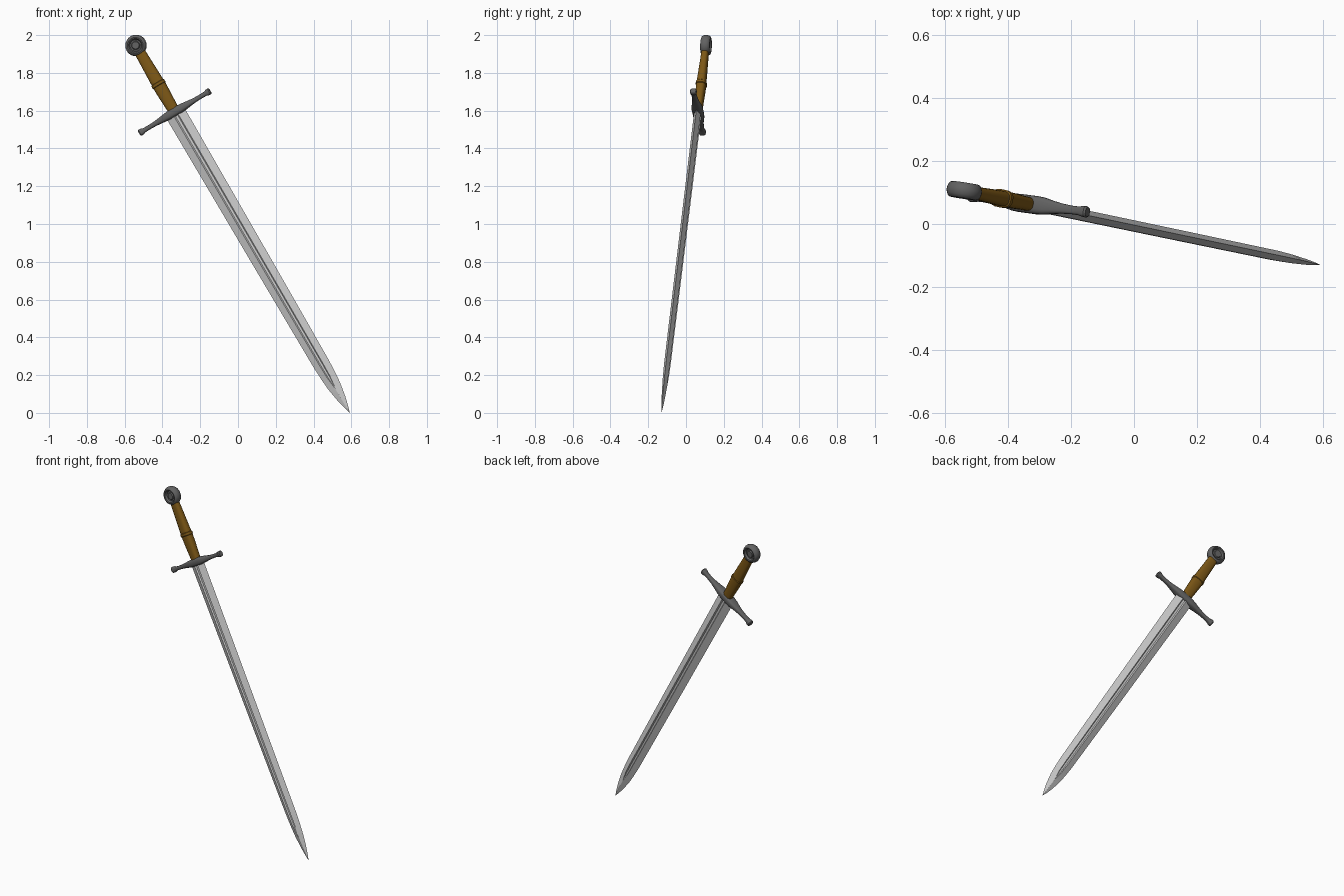
import bpy, bmesh
from math import sin, cos, pi, copysign
from mathutils import Vector, Matrix

if "Cube" in bpy.data.objects:
    bpy.data.objects.remove(bpy.data.objects["Cube"])

# Sword frame: Z runs tip -> pommel, X along the guard, Y through the flat
tip = Vector((0.592, -0.13, 0.0))
axis = (Vector((-0.54, 0.106, 1.945)) - tip)
length = axis.length
az = axis.normalized()
ax = Vector((0.37, -0.05, 0.215))
ax = (ax - az * ax.dot(az)).normalized()
ay = az.cross(ax)
FRAME = Matrix.Translation(tip) @ Matrix((ax, ay, az)).transposed().to_4x4()


def material(name, rgb):
    m = bpy.data.materials.new(name)
    m.diffuse_color = (*rgb, 1)
    m.use_nodes = True
    m.node_tree.nodes["Principled BSDF"].inputs["Base Color"].default_value = m.diffuse_color
    return m


def loft(name, rings, mat=None, angle=35):
    """Skin a list of equal-length point rings, capping both ends."""
    bm = bmesh.new()
    vs = [[bm.verts.new(p) for p in r] for r in rings]
    n = len(vs[0])
    for a, b in zip(vs, vs[1:]):
        for i in range(n):
            j = (i + 1) % n
            bm.faces.new((a[i], a[j], b[j], b[i]))
    bm.faces.new(vs[0])
    bm.faces.new(vs[-1])
    bmesh.ops.remove_doubles(bm, verts=bm.verts, dist=1e-5)
    bmesh.ops.recalc_face_normals(bm, faces=bm.faces)
    me = bpy.data.meshes.new(name)
    bm.to_mesh(me)
    bm.free()
    ob = bpy.data.objects.new(name, me)
    bpy.context.collection.objects.link(ob)
    ob.matrix_world = FRAME
    if mat:
        me.materials.append(mat)
    bpy.ops.object.select_all(action='DESELECT')
    ob.select_set(True)
    bpy.context.view_layer.objects.active = ob
    bpy.ops.object.shade_smooth_by_angle(angle=angle * pi / 180)
    return ob


def squircle(rx, ry, e, n=20):
    """Rounded-rectangle outline; e=1 is an ellipse, smaller is boxier."""
    pts = []
    for i in range(n):
        c, s = cos(2 * pi * i / n), sin(2 * pi * i / n)
        pts.append((copysign(abs(c) ** e, c) * rx, copysign(abs(s) ** e, s) * ry))
    return pts


iron = material("dark_iron", (0.12, 0.12, 0.12))
wood = material("brown_grip", (0.2, 0.095, 0.008))
steel = material("blade_steel", (0.55, 0.55, 0.55))

# Blade: diamond section with a fuller that closes near the tip
# (distance, half width, half thickness, fuller half width, fuller depth)
blade = [(0, 0, 0, 0, 0), (0.04, 0.012, 0.005, 0.001, 0), (0.09, 0.024, 0.009, 0.001, 0),
         (0.15, 0.034, 0.012, 0.001, 0), (0.17, 0.037, 0.013, 0.003, 0.002),
         (0.22, 0.041, 0.0145, 0.009, 0.006), (0.30, 0.045, 0.016, 0.011, 0.007),
         (0.9, 0.050, 0.017, 0.012, 0.007), (1.86, 0.056, 0.018, 0.013, 0.007)]
rings = []
for t, w, h, f, d in blade:
    half = [(w, 0), (f, h), (f * 0.5, h - d), (-f * 0.5, h - d), (-f, h)]
    rings.append([(x, y, t) for x, y in half] + [(-x, -y, t) for x, y in half])
loft("blade", rings, steel, 12)

# Cross guard: mirrored loft along X (offset, half height, half depth)
side = [(0, 0.023, 0.029), (0.035, 0.023, 0.029), (0.06, 0.020, 0.027), (0.09, 0.016, 0.021),
        (0.125, 0.0125, 0.016), (0.165, 0.0115, 0.0135), (0.19, 0.0125, 0.014),
        (0.202, 0.017, 0.017), (0.214, 0.018, 0.018), (0.220, 0.014, 0.014)]
guard = [(-x, a, b) for x, a, b in side[:0:-1]] + side
loft("cross_guard", [[(x, q, 1.853 + p) for p, q in squircle(a, b, 0.65)] for x, a, b in guard], iron)

# Grip: two swelling halves meeting at a raised middle ring
grip = [(1.86, 0.030, 0.022), (1.91, 0.032, 0.023), (1.97, 0.035, 0.025), (2.015, 0.036, 0.026),
        (2.018, 0.039, 0.029), (2.032, 0.039, 0.029), (2.035, 0.035, 0.025),
        (2.10, 0.033, 0.023), (2.16, 0.031, 0.021), (2.225, 0.029, 0.019)]
loft("grip", [[(p, q, t) for p, q in squircle(a, b, 0.75)] for t, a, b in grip], wood)

# Pommel: lathed wheel with a recessed ring and a central boss on both faces
prof = [(0.0, 0.018), (0.019, 0.018), (0.023, 0.012), (0.030, 0.012), (0.036, 0.023),
        (0.042, 0.025), (0.049, 0.022), (0.054, 0.013), (0.0565, 0.004)]
prof += [(r, -y) for r, y in prof[::-1]]
N = 32
rings = [[(r * cos(2 * pi * i / N), y, length + r * sin(2 * pi * i / N)) for i in range(N)]
         for r, y in prof[1:-1]]
loft("pommel", rings, iron, 40)
